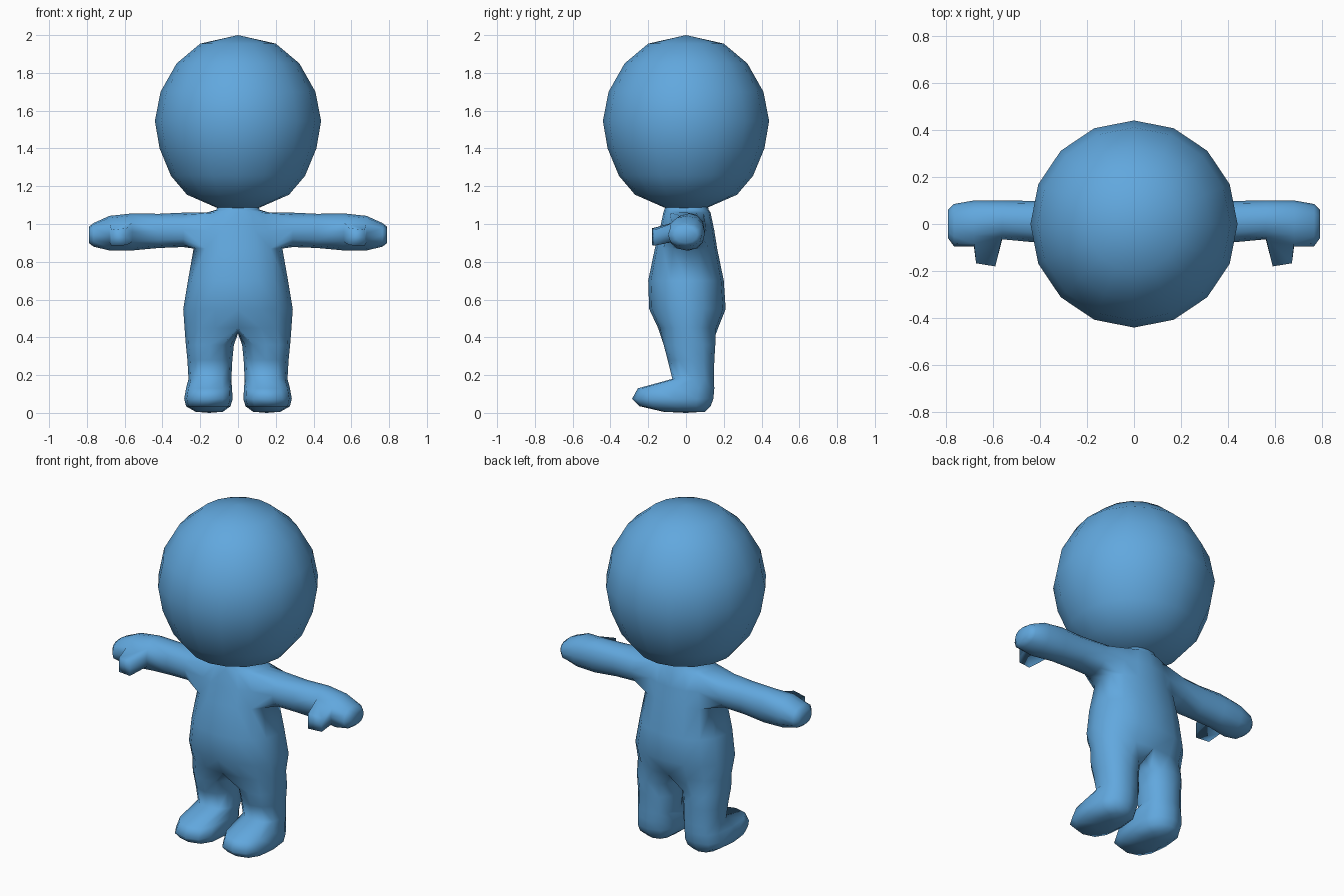
import bpy, bmesh, math

if "Cube" in bpy.data.objects:
    bpy.data.objects.remove(bpy.data.objects["Cube"])

blue = bpy.data.materials.new("sky_blue")
blue.diffuse_color = (0.12, 0.39, 0.73, 1)
blue.use_nodes = True
blue.node_tree.nodes["Principled BSDF"].inputs["Base Color"].default_value = blue.diffuse_color


def power(v, e):
    return math.copysign(abs(v) ** e, v)


def oval(angle, lo, hi, e=1.0):
    """Point of a rounded oval fitted in the box lo..hi."""
    a = math.radians(angle)
    unit = (power(math.cos(a), e), power(math.sin(a), e))
    return [(l + h) / 2 + (h - l) / 2 * u for l, h, u in zip(lo, hi, unit)]


def loft(bm, a, b, closed=True):
    """Quads between two rings of vertices."""
    n = len(a)
    return [bm.faces.new((a[i], a[(i + 1) % n], b[(i + 1) % n], b[i]))
            for i in range(n if closed else n - 1)]


def finish(bm, name):
    bmesh.ops.recalc_face_normals(bm, faces=bm.faces)
    mesh = bpy.data.meshes.new(name)
    bm.to_mesh(mesh)
    bm.free()
    mesh.materials.append(blue)
    for p in mesh.polygons:
        p.use_smooth = True
    ob = bpy.data.objects.new(name, mesh)
    bpy.context.collection.objects.link(ob)
    return ob


# Head: sixteen-sided ball, narrowing to the chin
bm = bmesh.new()
profile = [(0.20, 1.955), (0.325, 1.85), (0.41, 1.70), (0.44, 1.545),
           (0.415, 1.40), (0.355, 1.255), (0.27, 1.155), (0.11, 1.085)]
rings = [[bm.verts.new((r * math.cos(k * math.pi / 8), r * math.sin(k * math.pi / 8), z))
          for k in range(16)] for r, z in profile]
for a, b in zip(rings, rings[1:]):
    loft(bm, a, b)
top = bm.verts.new((0, 0, 2.0))
for k in range(16):
    bm.faces.new((top, rings[0][k], rings[0][(k + 1) % 16]))
bm.faces.new(rings[-1])
finish(bm, "head")

# Body: right half is built, then mirrored
bm = bmesh.new()

# Torso: half rings from front middle to back middle (z, width, front, back)
torso = []
for z, rx, yf, yb in [(1.12, 0.10, -0.10, 0.11), (1.075, 0.115, -0.115, 0.12),
                      (1.06, 0.17, -0.12, 0.13), (0.965, 0.22, -0.14, 0.15),
                      (0.87, 0.235, -0.165, 0.165), (0.70, 0.265, -0.20, 0.20),
                      (0.55, 0.29, -0.195, 0.21), (0.45, 0.283, -0.148, 0.17)]:
    ring = []
    for k in range(-4, 5):
        x, y = oval(k * 22.5, (-rx, yf), (rx, yb), 0.9)
        ring.append(bm.verts.new((0 if abs(k) == 4 else x, y, z)))
    torso.append(ring)
for i, (a, b) in enumerate(zip(torso, torso[1:])):
    if i in (2, 3):            # leave the arm hole open
        loft(bm, a[:3], b[:3], False)
        loft(bm, a[6:], b[6:], False)
    else:
        loft(bm, a, b, False)

# Arm: twelve-sided, from the shoulder hole to the fingertips
hi, mid, lo = torso[2], torso[3], torso[4]
prev = hi[2:7] + [mid[6]] + lo[6:1:-1] + [mid[2]]
bm.verts.remove(mid[4])
arm = [(0.29, 0.878, 1.06, -0.09, 0.105), (0.42, 0.873, 1.054, -0.078, 0.098),
       (0.56, 0.86, 1.056, -0.065, 0.10), (0.68, 0.86, 1.043, -0.095, 0.10),
       (0.765, 0.88, 1.005, -0.095, 0.085), (0.79, 0.90, 0.985, -0.06, 0.06)]
for i, (x, zb, zt, yf, yb) in enumerate(arm):
    ring = []
    for j in range(12):
        y, z = oval(150 - 30 * j, (yf, zb), (yb, zt), 0.9)
        ring.append(bm.verts.new((x, y, z)))
    faces = loft(bm, prev, ring)
    if i == 3:
        thumb_faces = faces[10:]
    prev = ring
bm.faces.new(prev)

# Thumb: drawn out of the front of the hand
out = bmesh.ops.extrude_face_region(bm, geom=thumb_faces)["geom"]
bmesh.ops.delete(bm, geom=thumb_faces, context='FACES_ONLY')
for v in out:
    if isinstance(v, bmesh.types.BMVert):
        v.co.x = 0.63 + (v.co.x - 0.62) * 0.68
        v.co.y = -0.18 if v.co.x < 0.63 else -0.167
        v.co.z = 0.93 + (v.co.z - 0.955) * 0.85

# Leg: the pelvis half ring is closed by three crotch vertices
crotch = [bm.verts.new((0, y, z)) for y, z in [(0.09, 0.43), (0.01, 0.42), (-0.07, 0.43)]]
prev = torso[-1] + crotch
# (z, inner, outer, front, back, squareness)
leg = [(0.36, 0.022, 0.276, -0.118, 0.155, 0.9), (0.28, 0.03, 0.268, -0.097, 0.15, 0.9),
       (0.18, 0.035, 0.262, -0.072, 0.147, 0.85), (0.13, 0.032, 0.275, -0.255, 0.15, 0.75),
       (0.075, 0.028, 0.285, -0.285, 0.145, 0.75), (0.035, 0.04, 0.275, -0.245, 0.13, 0.75),
       (0.006, 0.08, 0.225, -0.12, 0.10, 0.8)]
for z, xi, xo, yf, yb, e in leg:
    ring = []
    for j in range(12):
        x, y = oval(30 * j - 120, (xi, yf), (xo, yb), e)
        ring.append(bm.verts.new((x, y, z)))
    loft(bm, prev, ring)
    prev = ring
sole = bm.verts.new((0.153, 0, 0))
for j in range(12):
    bm.faces.new((prev[j], prev[(j + 1) % 12], sole))

body = finish(bm, "body")
mirror = body.modifiers.new("mirror", 'MIRROR')
mirror.use_clip = True
mirror.merge_threshold = 0.002
